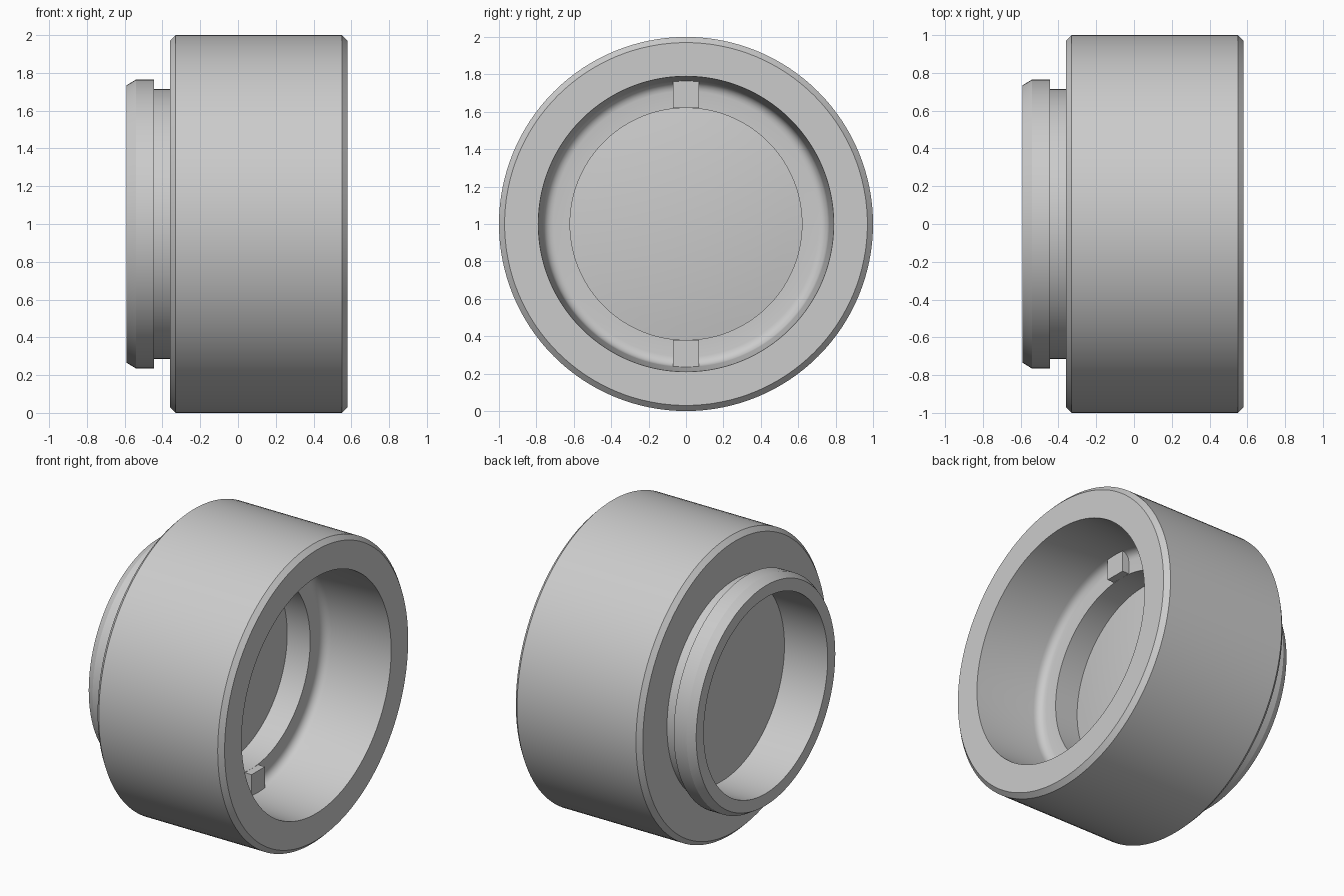
import bpy, bmesh, math
from mathutils import Matrix, Vector

cube = bpy.data.objects.get("Cube")
if cube:
    bpy.data.objects.remove(cube, do_unlink=True)

grey = bpy.data.materials.new("light_grey")
grey.use_nodes = True
COLOUR = (0.6, 0.6, 0.6, 1)
grey.diffuse_color = COLOUR
grey.node_tree.nodes["Principled BSDF"].inputs["Base Color"].default_value = COLOUR


def finish(name, bm, smooth=True):
    bmesh.ops.remove_doubles(bm, verts=bm.verts, dist=1e-5)
    bmesh.ops.recalc_face_normals(bm, faces=bm.faces)
    mesh = bpy.data.meshes.new(name)
    bm.to_mesh(mesh)
    bm.free()
    mesh.materials.append(grey)
    ob = bpy.data.objects.new(name, mesh)
    bpy.context.collection.objects.link(ob)
    if smooth:
        bpy.ops.object.select_all(action='DESELECT')
        ob.select_set(True)
        bpy.context.view_layer.objects.active = ob
        bpy.ops.object.shade_smooth_by_angle(angle=math.radians(30))
    return ob


def lathe(name, profile, closed, steps=128):
    """Revolve (x, radius) points about the lengthwise axis at z = 1."""
    bm = bmesh.new()
    vs = [bm.verts.new((x, 0, 1 + r)) for x, r in profile]
    pairs = list(zip(vs, vs[1:])) + ([(vs[-1], vs[0])] if closed else [])
    edges = [bm.edges.new(p) for p in pairs]
    bmesh.ops.spin(bm, geom=vs + edges, cent=(0, 0, 1), axis=(1, 0, 0),
                   angle=math.tau, steps=steps)
    return finish(name, bm)


# Housing: outer barrel, groove, rear flange, rear bore, inner ledge, front bore
RING_X, FILLET = 0.10, 0.055
fillet = [(RING_X + FILLET * (1 - math.cos(a)), 0.71 + FILLET * math.sin(a))
          for a in (math.radians(18 * i) for i in range(6))]
housing = [
    (0.58, 0.97), (0.55, 1.0), (-0.33, 1.0), (-0.36, 0.97),
    (-0.36, 0.715), (-0.445, 0.715), (-0.445, 0.765), (-0.54, 0.765),
    (-0.59, 0.735), (-0.59, 0.655), (-0.18, 0.655), (-0.18, 0.62),
    (RING_X, 0.62), *fillet, (0.58, 0.79)]
lathe("housing", housing, True)

# Centre disc: flat rear, gently domed front
RIM_X, DOME, R = -0.07, 0.05, 0.62
dome = [(RIM_X + DOME * (1 - (i / 8) ** 2), R * i / 8) for i in range(9)]
lathe("centre_disc", dome + [(-0.18, R), (-0.18, 0.655), (-0.27, 0.655), (-0.27, 0)], False)

# Two locating tabs on the inner ledge
for name, side in (("upper_tab", 1), ("lower_tab", -1)):
    bm = bmesh.new()
    size = Matrix.Diagonal((0.07, 0.14, 0.16, 1))
    place = Matrix.Translation(Vector((0.115, 0, 1 + side * 0.70)))
    bmesh.ops.create_cube(bm, size=1, matrix=place @ size)
    finish(name, bm, smooth=False)
